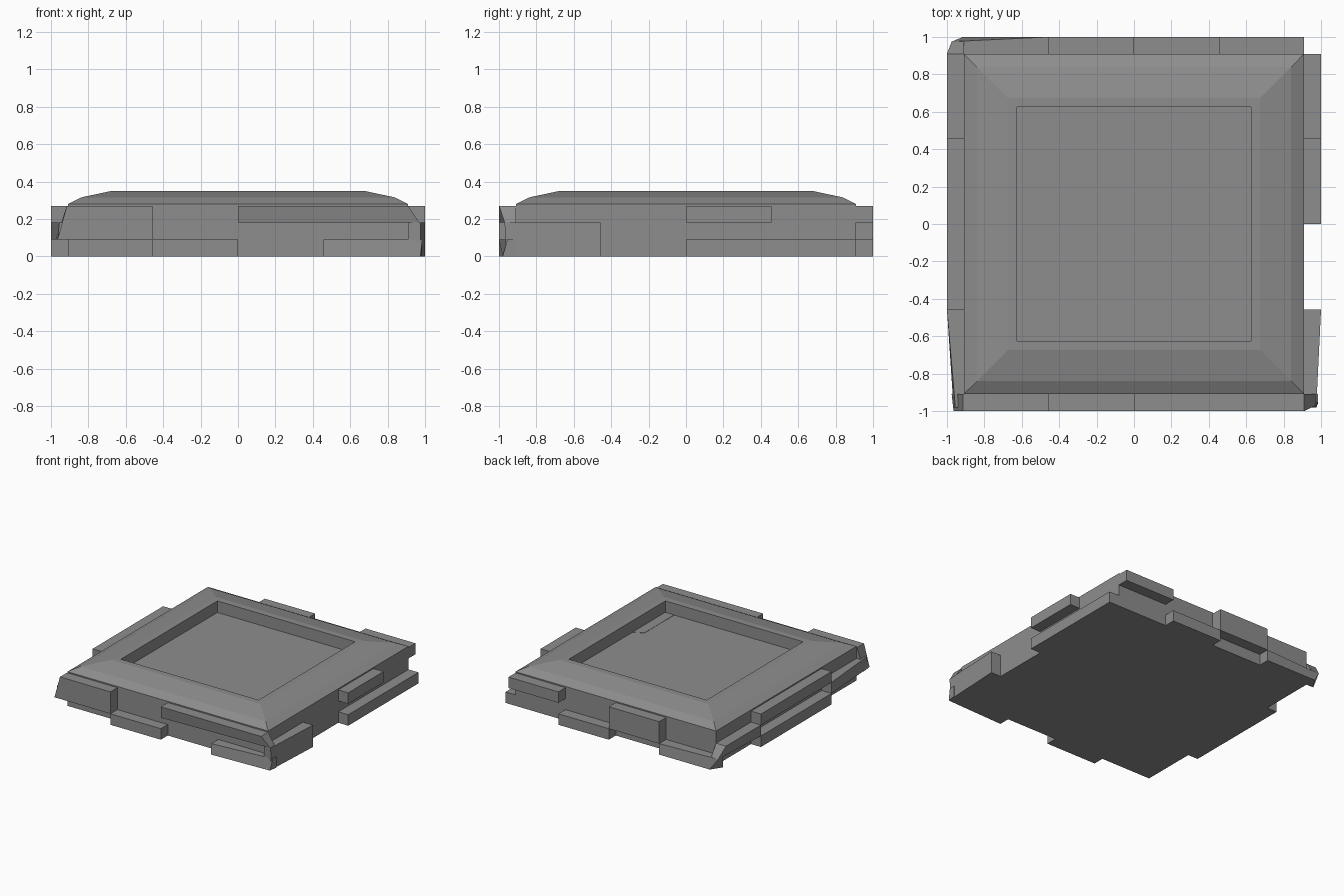
import bpy, bmesh

if "Cube" in bpy.data.objects:
    bpy.data.objects.remove(bpy.data.objects["Cube"])

stone = bpy.data.materials.new("dark_stone")
stone.diffuse_color = (.268, .268, .268, 1)
stone.use_nodes = True
stone.node_tree.nodes["Principled BSDF"].inputs["Base Color"].default_value = stone.diffuse_color


def finish(name, bm):
    bmesh.ops.recalc_face_normals(bm, faces=bm.faces)
    me = bpy.data.meshes.new(name)
    bm.to_mesh(me)
    bm.free()
    me.materials.append(stone)
    ob = bpy.data.objects.new(name, me)
    bpy.context.collection.objects.link(ob)
    return ob


def block(name, xs, ys, zs, worn=None):
    """Box between limits; worn maps a corner (i, j, k) to an x, y shift."""
    bm = bmesh.new()
    bmesh.ops.create_cube(bm, size=1)
    worn = worn or {}
    for v in bm.verts:
        i, j, k = (int(c > 0) for c in v.co)
        dx, dy = worn.get((i, j, k), (0, 0))
        v.co = (xs[i] + dx, ys[j] + dy, zs[k])
    return finish(name, bm)


# Slab body: stacked square rings with sloped rim and sunken floor
bm = bmesh.new()
profile = [(.91, 0), (.91, .28), (.84, .315), (.675, .35), (.625, .35), (.625, .255)]
rings = [[bm.verts.new((sx * r, sy * r, z))
          for sx, sy in ((-1, -1), (1, -1), (1, 1), (-1, 1))] for r, z in profile]
for a, b in zip(rings, rings[1:]):
    for i in range(4):
        j = (i + 1) % 4
        bm.faces.new((a[i], a[j], b[j], b[i]))
bm.faces.new(rings[0][::-1])
bm.faces.new(rings[-1])
finish("slab_body", bm)

# Slightly raised flake on the sunken floor
block("floor_flake", (.545, .625), (-.625, -.2), (.25, .257),
      {(0, 1, 0): (0, -.04), (0, 1, 1): (0, -.04)})

# Course limits and the depth of the side stones
LOW, MID, TOP = (0, .09), (.09, .18), (.18, .27)
UPPER, LOWER = (.09, .27), (0, .18)
IN, OUT, Q = .91, 1.0, .457
NEG, POS = (-OUT, -IN), (IN, OUT)

# Front stones
block("front_corner_left", (-.975, -Q), NEG, UPPER,
      {(0, 0, 1): (.06, 0), (0, 1, 1): (.06, 0), (0, 0, 0): (.01, 0)})
block("front_low_left", (-Q, 0), NEG, LOW)
block("front_top_right", (0, .97), NEG, TOP,
      {(1, 0, 1): (-.06, 0), (1, 1, 1): (-.06, 0), (1, 0, 0): (0, .03)})
block("front_low_right", (Q, .985), NEG, LOW,
      {(1, 0, 0): (-.01, .02), (1, 0, 1): (0, .045)})

# Right stones
block("right_corner", POS, (-.96, -Q), LOWER,
      {(1, 0, 0): (-.025, 0), (1, 0, 1): (-.025, -.01)})
block("right_top", POS, (0, Q), TOP)
block("right_low", POS, (0, IN), LOW)

# Back stones
block("back_top_right", (Q, IN), POS, TOP)
block("back_low_right", (0, Q), POS, LOW)
block("back_tall", (-Q, 0), POS, UPPER)
block("back_corner_left", (-.975, -Q), POS, LOW,
      {(0, 1, 0): (.06, 0), (0, 1, 1): (0, -.025)})

# Left stones
block("left_top", NEG, (-Q, Q), TOP)
block("left_low", NEG, (-Q, Q), LOW)
block("left_mid_back", NEG, (Q, .975), MID,
      {(0, 1, 0): (.025, 0), (0, 1, 1): (0, -.065), (1, 1, 1): (0, -.065)})
block("left_mid_front", NEG, (-.98, -Q), MID,
      {(0, 0, 0): (.035, 0), (0, 0, 1): (.045, 0)})
